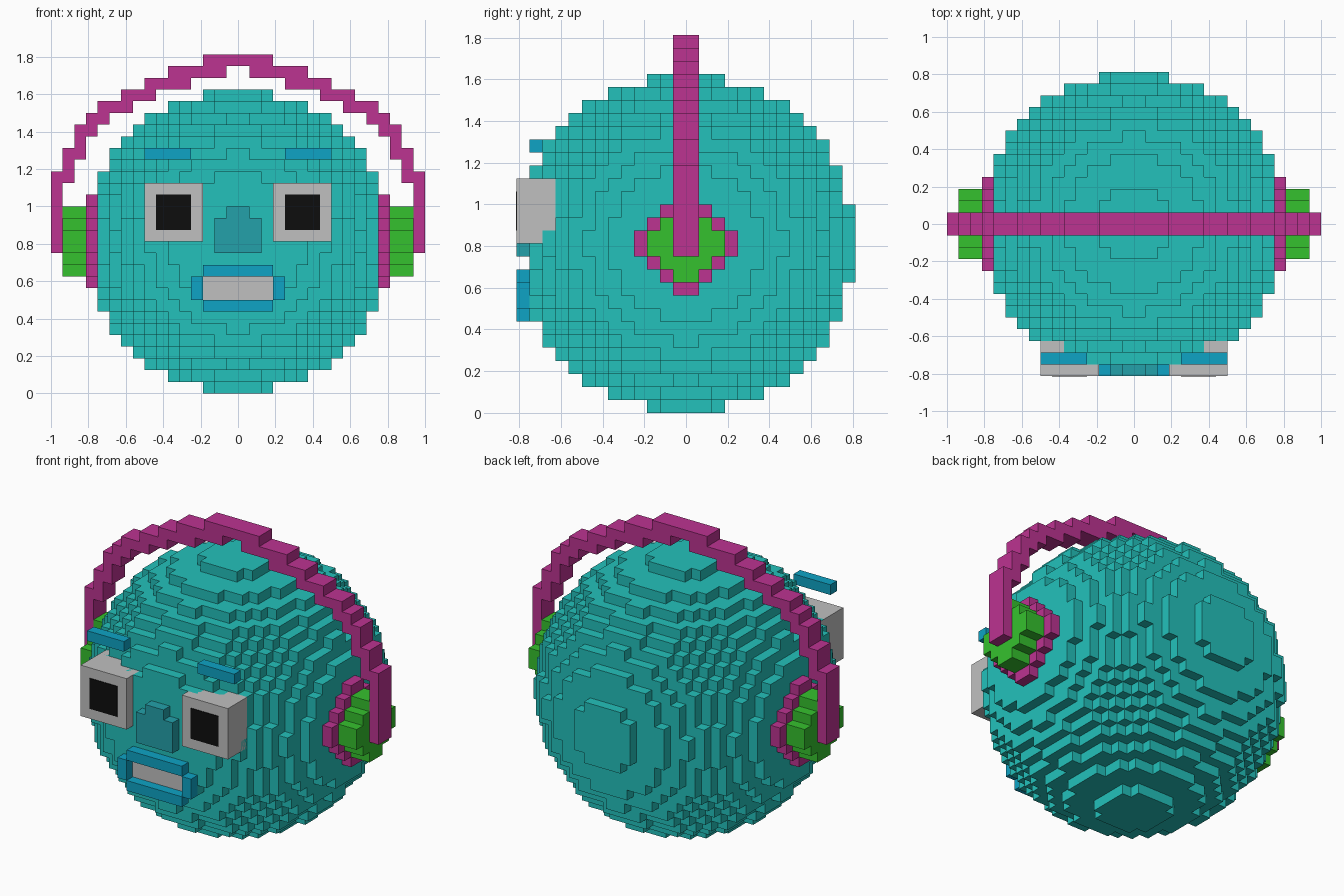
import bpy, bmesh
from mathutils import Vector

cube = bpy.data.objects.get("Cube")
if cube:
    bpy.data.objects.remove(cube, do_unlink=True)

U = 1 / 16  # block size


def srgb(c):
    c /= 255
    return c / 12.92 if c <= 0.04045 else ((c + 0.055) / 1.055) ** 2.4


def material(name, *rgb):
    m = bpy.data.materials.new(name)
    col = [srgb(c) for c in rgb] + [1]
    m.diffuse_color = col
    m.use_nodes = True
    m.node_tree.nodes["Principled BSDF"].inputs["Base Color"].default_value = col
    return m


TEAL = material("teal skin", 35, 193, 187)
DARK_TEAL = material("dark teal", 36, 161, 170)
BLUE = material("blue", 14, 164, 197)
PINK = material("magenta", 188, 51, 145)
GREEN = material("green", 53, 193, 46)
GREY = material("light grey", 192, 192, 192)
BLACK = material("black", 13, 13, 13)


def finish(name, bm, mat):
    me = bpy.data.meshes.new(name)
    bm.to_mesh(me)
    bm.free()
    me.materials.append(mat)
    ob = bpy.data.objects.new(name, me)
    bpy.context.collection.objects.link(ob)
    return ob


def blocks(name, cells, mat):
    """Outer skin of a set of unit cells (x, y, z)."""
    bm = bmesh.new()
    verts = {}

    def vert(p):
        if p not in verts:
            verts[p] = bm.verts.new(Vector(p) * U)
        return verts[p]

    for c in cells:
        for axis in range(3):
            for side in (0, 1):
                n = list(c)
                n[axis] += 2 * side - 1
                if tuple(n) in cells:
                    continue
                quad = []
                for a, b in ((0, 0), (1, 0), (1, 1), (0, 1)):
                    p = list(c)
                    p[axis] += side
                    p[(axis + 1) % 3] += a
                    p[(axis + 2) % 3] += b
                    quad.append(vert(tuple(p)))
                bm.faces.new(quad if side else quad[::-1])
    return finish(name, bm, mat)


def box(name, lo, hi, mat):
    """Box between two corners, measured in blocks."""
    bm = bmesh.new()
    bmesh.ops.create_cube(bm, size=1)
    for v in bm.verts:
        v.co = Vector([(l + (c + 0.5) * (h - l)) * U for l, h, c in zip(lo, hi, v.co)])
    return finish(name, bm, mat)


def mirrored_box(name, lo, hi, mat):
    box("left_" + name, lo, hi, mat)
    box("right_" + name, (-hi[0], lo[1], lo[2]), (-lo[0], hi[1], hi[2]), mat)


# Head: stepped ball, flattened at the face and under the ear pads
R = range(-13, 13)
head = {(x, y, z + 13) for x in range(-12, 12) for y in range(-12, 13) for z in R
        if (x + .5) ** 2 + (y + .5) ** 2 + (z + .5) ** 2 <= 167}
blocks("head", head, TEAL)

# Eyes, pupils and brows
mirrored_box("eye", (3, -13, 13), (8, -9, 18), GREY)
mirrored_box("pupil", (4, -13.06, 14), (7, -12.98, 17), BLACK)
mirrored_box("brow", (4, -12, 20), (8, -11, 21), BLUE)

# Nose: wide base with a narrow bridge
nose = {(x, -13, z) for x in range(-2, 2) for z in range(12, 15)}
nose |= {(x, -13, 15) for x in (-1, 0)}
blocks("nose", nose, DARK_TEAL)

# Mouth
box("upper_lip", (-3, -13, 10), (3, -12, 11), BLUE)
box("lower_lip", (-3, -13, 7), (3, -12, 8), BLUE)
mirrored_box("mouth_corner", (3, -13, 8), (4, -12, 10), BLUE)
box("teeth", (-3, -12.06, 8), (3, -11, 10), GREY)


# Headphones: stepped diamond pads and cups
def diamond(xs, r):
    return {(x, y, 13 + z) for x in xs for y in range(-r, r) for z in range(-r, r)
            if abs(y + .5) + abs(z + .5) <= r}


for side, pad_x, cup_x in (("left", [12], [13, 14]), ("right", [-13], [-14, -15])):
    blocks(side + "_ear_pad", diamond(pad_x, 4), PINK)
    blocks(side + "_ear_cup", diamond(cup_x, 3), GREEN)

# Headband: bottom and top of each column from the middle outwards
columns = [(28, 29), (27, 29), (27, 29), (27, 28), (26, 28), (26, 28), (26, 27), (25, 27),
           (25, 26), (24, 26), (24, 25), (23, 25), (22, 24), (20, 23), (18, 21), (12, 19)]
band = {(x, y, z) for i, (lo, hi) in enumerate(columns) for x in (i, -1 - i)
        for y in (-1, 0) for z in range(lo, hi)}
blocks("headband", band, PINK)
